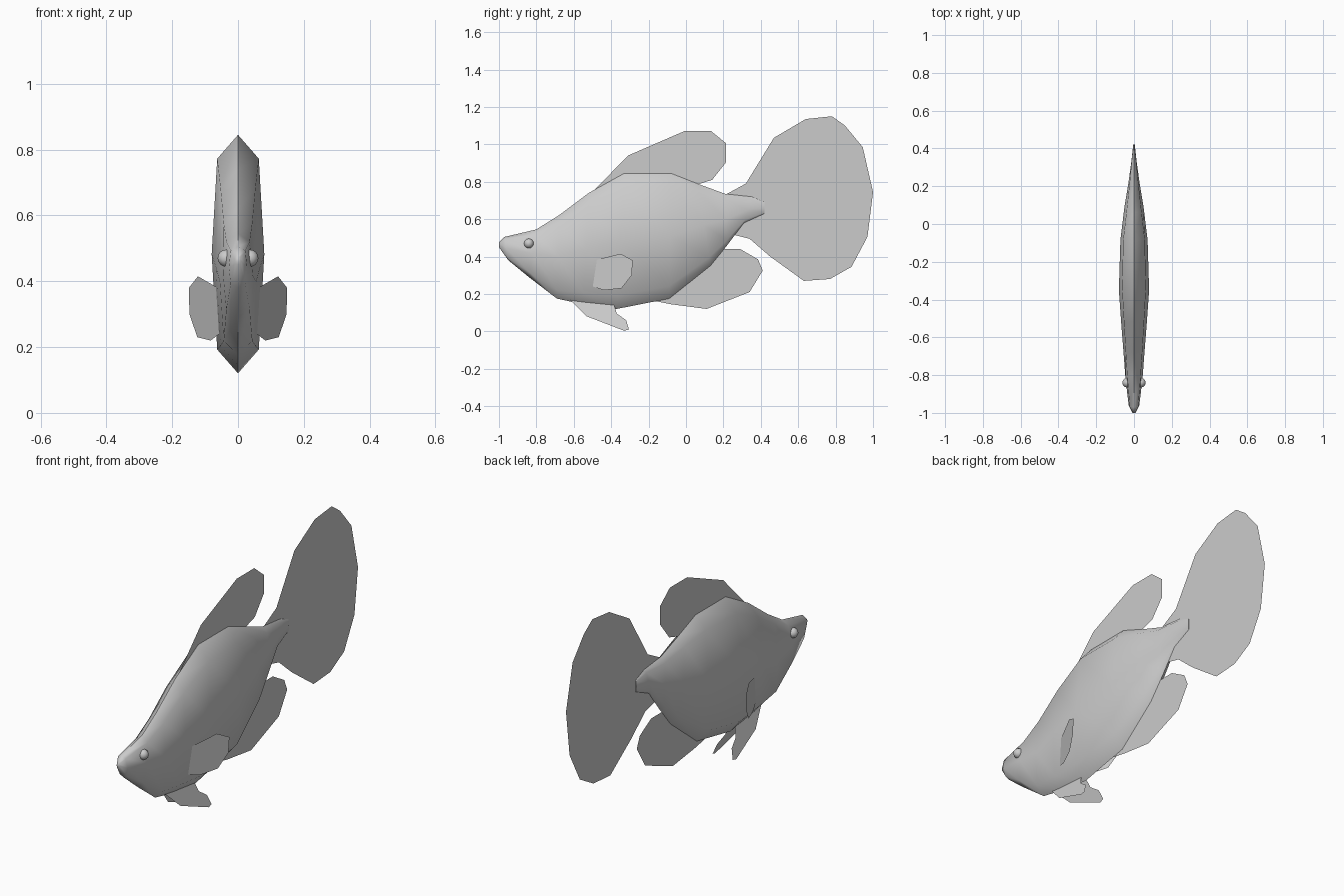
import bpy, bmesh

if "Cube" in bpy.data.objects:
    bpy.data.objects.remove(bpy.data.objects["Cube"])

def make_object(name, verts, faces):
    mesh = bpy.data.meshes.new(name)
    mesh.from_pydata(verts, [], faces)
    bm = bmesh.new()
    bm.from_mesh(mesh)
    bmesh.ops.recalc_face_normals(bm, faces=bm.faces)
    bmesh.ops.triangulate(bm, faces=[f for f in bm.faces if len(f.verts) > 4])
    bm.to_mesh(mesh)
    bm.free()
    ob = bpy.data.objects.new(name, mesh)
    bpy.context.collection.objects.link(ob)
    return ob

def smooth(ob, angle):
    bpy.ops.object.select_all(action='DESELECT')
    ob.select_set(True)
    bpy.context.view_layer.objects.active = ob
    bpy.ops.object.shade_smooth_by_angle(angle=angle)

# Body: eight-sided rings, each from a back point to a belly point
# (y back, z back, y belly, z belly, half width)
stations = [
    (-1.0, .475, -1.0, .45, .008), (-.97, .505, -.95, .38, .028),
    (-.80, .545, -.84, .29, .045), (-.68, .62, -.69, .175, .055),
    (-.52, .74, -.55, .145, .067), (-.33, .845, -.37, .12, .08),
    (-.08, .845, -.09, .175, .072), (.06, .79, .13, .35, .05),
    (.21, .735, .22, .46, .03), (.35, .72, .31, .58, .014),
    (.42, .69, .42, .63, .004)]
# ring shape: (fraction of half width, fraction from back to belly)
ring = [(0, 0), (.79, .1), (1, .5), (.79, .9), (0, 1), (-.79, .9), (-1, .5), (-.79, .1)]
verts = [(w * u, yt + (yb - yt) * t, zt + (zb - zt) * t)
         for yt, zt, yb, zb, w in stations for u, t in ring]
n = len(ring)
faces = [(i * n + j, i * n + (j + 1) % n, (i + 1) * n + (j + 1) % n, (i + 1) * n + j)
         for i in range(len(stations) - 1) for j in range(n)]
faces += [tuple(range(n)), tuple(range(len(verts) - n, len(verts)))]
smooth(make_object("body", verts, faces), 1.05)

def fin(name, outline, x_of=lambda y, z: 0.0, side=1):
    pts = [(side * x_of(y, z), y, z) for y, z in outline]
    return make_object(name, pts, [tuple(range(len(pts)))])

# Centre fins
fin("tail_fin", [(.21, .73), (.32, .79), (.47, 1.035), (.64, 1.135), (.78, 1.15),
                 (.85, 1.1), (.945, .985), (1, .745), (.97, .505), (.885, .345),
                 (.77, .28), (.63, .27), (.45, .40), (.34, .495), (.26, .515)])
fin("dorsal_fin", [(-.5, .745), (-.31, .94), (-.01, 1.07), (.135, 1.07), (.215, 1.005),
                   (.215, .905), (.14, .81), (.06, .785), (-.08, .835), (-.33, .835)])
fin("anal_fin", [(-.18, .165), (-.08, .145), (.11, .12), (.34, .21), (.41, .325),
                 (.385, .385), (.29, .44), (.2, .44), (.12, .36), (-.09, .19)])

# Paired fins and eyes
pectoral = [(-.5, .24), (-.49, .38), (-.35, .415), (-.285, .38), (-.29, .30),
            (-.345, .23), (-.44, .22)]
pelvic = [(-.62, .17), (-.53, .08), (-.33, .003), (-.305, .01), (-.32, .06),
          (-.37, .095), (-.39, .16)]
for side, label in ((-1, "left"), (1, "right")):
    fin(f"pectoral_fin_{label}", pectoral, lambda y, z: .07 + (y + .47) * .43, side)
    fin(f"pelvic_fin_{label}", pelvic, lambda y, z: .062 - z * .33, side)
    bpy.ops.mesh.primitive_uv_sphere_add(segments=12, ring_count=8, radius=.026,
                                         location=(side * .036, -.84, .47))
    eye = bpy.context.object
    eye.name = f"eye_{label}"
    smooth(eye, 1.0)
